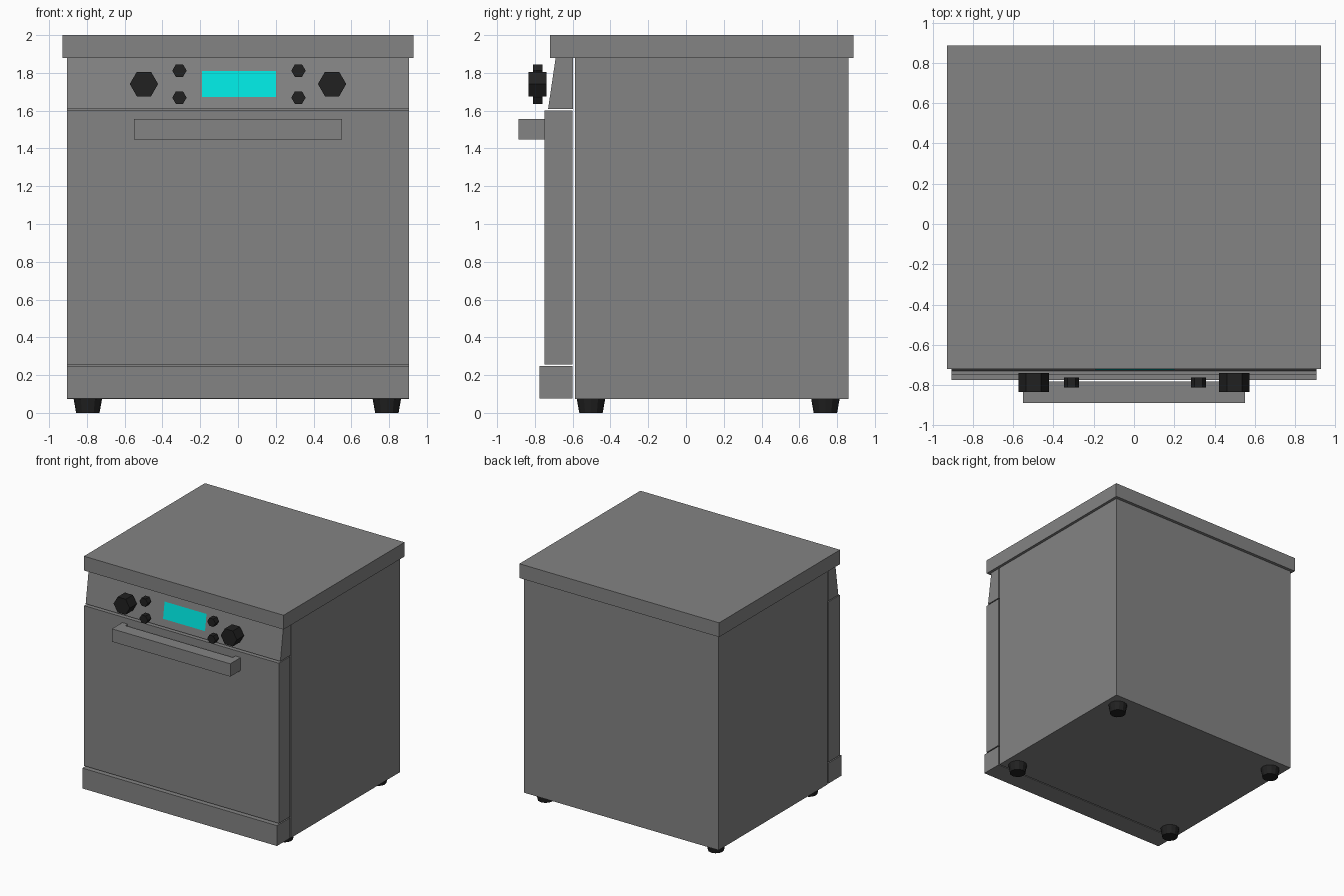
import bpy, bmesh, math
from mathutils import Matrix

if "Cube" in bpy.data.objects:
    bpy.data.objects.remove(bpy.data.objects["Cube"])


def material(name, color):
    m = bpy.data.materials.new(name)
    m.diffuse_color = color
    m.use_nodes = True
    m.node_tree.nodes["Principled BSDF"].inputs["Base Color"].default_value = m.diffuse_color
    return m


GREY = material("grey_metal", (0.23, 0.23, 0.23, 1))
BLACK = material("black_plastic", (0.015, 0.015, 0.015, 1))
CYAN = material("cyan_display", (0.0, 0.8, 0.75, 1))


def make(name, bm, mat):
    bmesh.ops.recalc_face_normals(bm, faces=bm.faces)
    me = bpy.data.meshes.new(name)
    bm.to_mesh(me)
    bm.free()
    me.materials.append(mat)
    ob = bpy.data.objects.new(name, me)
    bpy.context.collection.objects.link(ob)
    return ob


def extrude(name, pts, vec):
    """Closed 3D outline pushed along vec into a solid."""
    bm = bmesh.new()
    face = bm.faces.new([bm.verts.new(p) for p in pts])
    new = bmesh.ops.extrude_face_region(bm, geom=[face], use_keep_orig=True)["geom"]
    bmesh.ops.translate(bm, vec=vec, verts=[v for v in new if isinstance(v, bmesh.types.BMVert)])
    return make(name, bm, GREY)


def side_profile(name, half_w, yz):
    return extrude(name, [(-half_w, y, z) for y, z in yz], (2 * half_w, 0, 0))


def block(name, half_w, y0, y1, z0, z1):
    return side_profile(name, half_w, [(y0, z0), (y1, z0), (y1, z1), (y0, z1)])


def cone(name, sides, r_bottom, r_top, depth, matrix):
    bm = bmesh.new()
    bmesh.ops.create_cone(bm, cap_ends=True, segments=sides, radius1=r_bottom,
                          radius2=r_top, depth=depth, matrix=matrix)
    return make(name, bm, BLACK)


# Cabinet, worktop, door and kick panel
block("cabinet", 0.905, -0.588, 0.86, 0.073, 1.88)
block("worktop", 0.928, -0.72, 0.886, 1.88, 2.0)
block("door", 0.905, -0.75, -0.60, 0.256, 1.602)
block("kick_panel", 0.905, -0.775, -0.60, 0.076, 0.247)

# Sloped control panel
side_profile("control_panel", 0.905, [(-0.73, 1.61), (-0.598, 1.61), (-0.598, 1.88), (-0.69, 1.88)])

# U-shaped door handle
extrude("door_handle", [(-0.55, -0.75, 1.447), (-0.55, -0.888, 1.447), (0.55, -0.888, 1.447),
                        (0.55, -0.75, 1.447), (0.5, -0.75, 1.447), (0.5, -0.782, 1.447),
                        (-0.5, -0.782, 1.447), (-0.5, -0.75, 1.447)], (0, 0, 0.108))


# Display lying on the sloped panel
def panel_y(z):
    return -0.73 + (z - 1.61) * 0.04 / 0.27


bm = bmesh.new()
bm.faces.new([bm.verts.new((x, panel_y(z) - 0.003, z))
              for x, z in ((-0.19, 1.673), (0.2, 1.673), (0.2, 1.81), (-0.19, 1.81))])
make("display", bm, CYAN)

# Hexagonal knobs and buttons, points facing sideways
TURN = Matrix.Rotation(math.pi / 2, 4, "X") @ Matrix.Rotation(math.pi / 2, 4, "Z")
for side, s in (("left", -1), ("right", 1)):
    cone(f"{side}_knob", 6, 0.075, 0.075, 0.095,
         Matrix.Translation((s * 0.498, -0.786, 1.741)) @ TURN)
    for level, z in (("lower", 1.669), ("upper", 1.812)):
        cone(f"{side}_{level}_button", 6, 0.038, 0.038, 0.05,
             Matrix.Translation((s * 0.315 + 0.005, -0.786, z)) @ TURN)

# Tapered feet
for side, x in (("left", -0.795), ("right", 0.788)):
    for end, y in (("front", -0.503), ("back", 0.738)):
        cone(f"{end}_{side}_foot", 12, 0.062, 0.075, 0.073, Matrix.Translation((x, y, 0.0365)))
